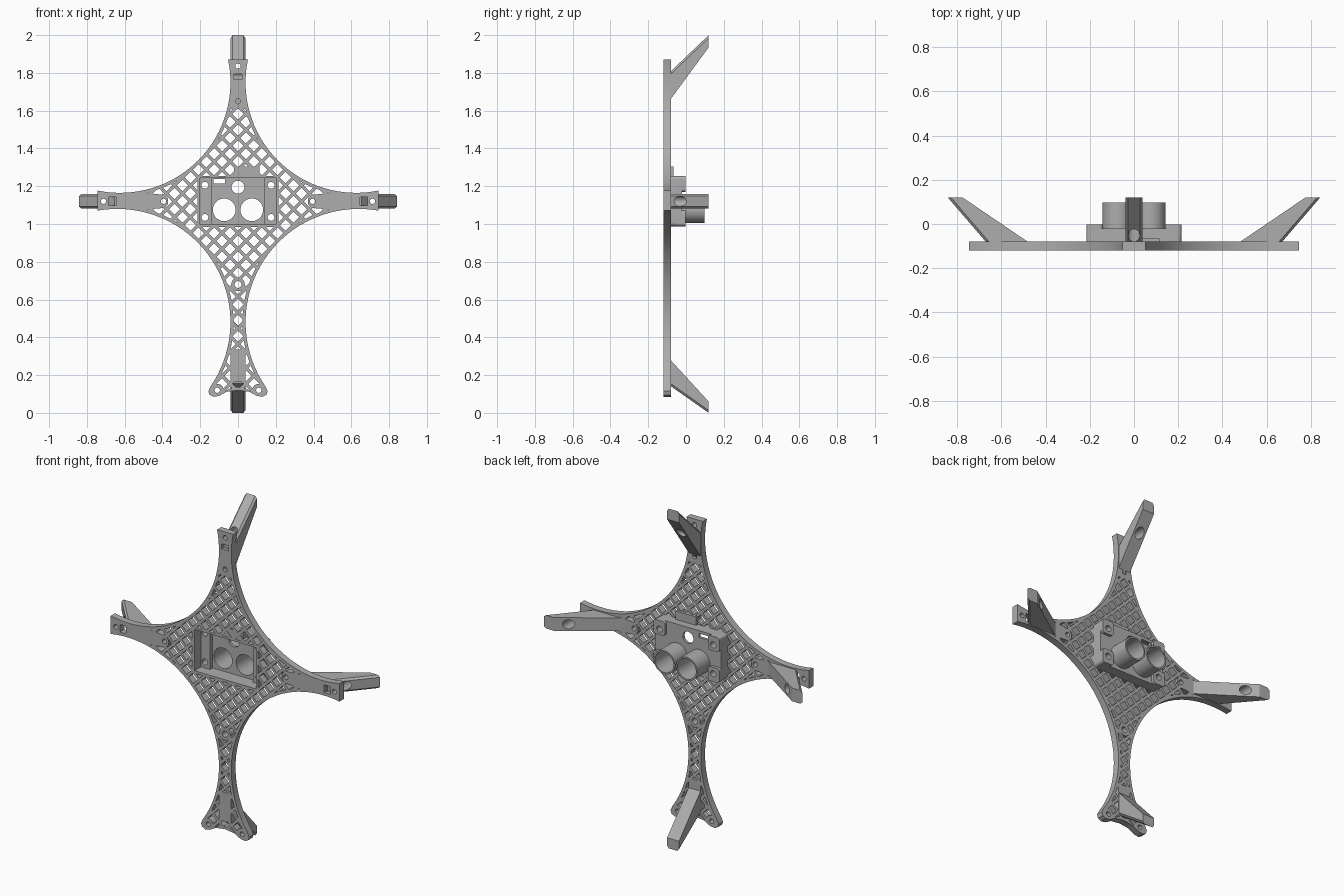
import bpy, bmesh, math

if "Cube" in bpy.data.objects:
    bpy.data.objects.remove(bpy.data.objects["Cube"])

MID = 1.12               # height of the hub
FRONT, BACK = -0.12, -0.08   # plate faces

grey = bpy.data.materials.new("light_grey")
grey.use_nodes = True
grey.diffuse_color = (0.42, 0.42, 0.42, 1)
grey.node_tree.nodes["Principled BSDF"].inputs["Base Color"].default_value = (0.42, 0.42, 0.42, 1)


def prisms(name, outlines, y0, y1):
    """Closed (x, z) outlines extruded from y0 to y1 in one mesh."""
    bm = bmesh.new()
    for pts in outlines:
        a = [bm.verts.new((x, y0, z)) for x, z in pts]
        b = [bm.verts.new((x, y1, z)) for x, z in pts]
        bm.faces.new(a)
        bm.faces.new(b[::-1])
        for i in range(len(a)):
            j = (i + 1) % len(a)
            bm.faces.new((a[j], a[i], b[i], b[j]))
    bmesh.ops.recalc_face_normals(bm, faces=bm.faces)
    me = bpy.data.meshes.new(name)
    bm.to_mesh(me)
    bm.free()
    me.materials.append(grey)
    ob = bpy.data.objects.new(name, me)
    bpy.context.collection.objects.link(ob)
    return ob


def rect(x0, x1, z0, z1):
    return [(x0, z0), (x1, z0), (x1, z1), (x0, z1)]


def disc(x, z, r, n=28):
    return [(x + r * math.cos(math.tau * i / n), z + r * math.sin(math.tau * i / n)) for i in range(n)]


def rounded(x0, x1, z0, z1, r):
    pts = []
    for k, (x, z) in enumerate(rect(x0 + r, x1 - r, z0 + r, z1 - r)):
        for i in range(6):
            a = math.pi * (1 + k / 2 + i / 10)
            pts.append((x + r * math.cos(a), z + r * math.sin(a)))
    return pts


def bake(ob):
    """Replace the mesh by its evaluated result."""
    dg = bpy.context.evaluated_depsgraph_get()
    me = bpy.data.meshes.new_from_object(ob.evaluated_get(dg))
    ob.modifiers.clear()
    ob.data = me


def boolean(ob, outlines, y0, y1, op="DIFFERENCE"):
    """Combine an object with temporary prisms, one at a time or as a batch."""
    tool = outlines if isinstance(outlines, bpy.types.Object) else prisms("tool", outlines, y0, y1)
    mod = ob.modifiers.new("cut", "BOOLEAN")
    mod.operation, mod.solver, mod.object = op, "EXACT", tool
    bpy.context.view_layer.update()
    bake(ob)
    bpy.data.objects.remove(tool)


def star(inset=0.0):
    """Four-armed outline with concave arc sides."""
    def arc(cx, cz, r, a0, a1, n=36):
        r += inset
        return [(cx - r * math.cos(a0 + (a1 - a0) * i / n),
                 cz - r * math.sin(a0 + (a1 - a0) * i / n)) for i in range(n + 1)]
    upper = arc(0.625, 1.75, 0.585, math.asin(-0.12 / 0.585), math.pi / 2 + math.asin(0.12 / 0.585))
    lower = arc(0.64, 0.48, 0.6, -math.pi / 2 - math.asin(0.105 / 0.6), math.asin(0.34 / 0.6))
    s = inset
    foot = [(0.157 - s, 0.115 + s), (0.15 - s, 0.095 + s), (0.13 - s, 0.085 + s),
            (0.10 - s, 0.09 + s), (0.06 - s, 0.112 + s)]
    half = upper + lower + foot
    return half + [(0, 0.12 + s)] + [(-x, z) for x, z in reversed(half)]


# Diamond openings, trimmed to the rim
PITCH, HOLE = 0.042, 0.030
diamonds = []
for i in range(-18, 19):
    for j in range(-26, 20):
        if (i + j) % 2:
            x, z = i * PITCH, MID + j * PITCH
            if abs(x) < 0.62 and 0.05 < z < 1.66:
                diamonds.append([(x - HOLE, z), (x, z - HOLE), (x + HOLE, z), (x, z + HOLE)])
openings = prisms("openings", diamonds, FRONT - 0.03, BACK + 0.03)
boolean(openings, [star(0.017)], FRONT - 0.05, BACK + 0.05, "INTERSECT")

# Solid zones where the lattice is closed: arm ends, tongues, hub and screw bosses
solid = [rect(-0.1, 0.1, 1.61, 1.9), rect(-0.215, 0.215, 0.985, 1.255),
         rect(-0.04, 0.04, 0.165, 0.335), disc(0, 0.68, 0.036)]
for s in (-1, 1):
    solid.append(rect(*sorted((s * 0.55, s * 0.8)), 1, 1.25))
    solid.append(disc(s * 0.11, 0.12, 0.034))
    solid.append([(s * 0.37, 1.105), (s * 0.39, 1.085), (s * 0.57, 1.07),
                  (s * 0.57, 1.17), (s * 0.39, 1.155), (s * 0.37, 1.135)])
for zone in solid:
    boolean(openings, [zone], FRONT - 0.06, BACK + 0.06)

# Lattice plate with hub window and screw holes
plate = prisms("lattice_plate", [star()], FRONT, BACK)
boolean(plate, openings, 0, 0)
boolean(plate, [rect(-0.205, 0.205, 0.995, 1.245)], -0.2, 0)
holes = [disc(0, 1.65, 0.014), disc(0, 1.836, 0.014), disc(0, 0.68, 0.018), rect(-0.022, 0.022, 1.765, 1.795)]
for s in (-1, 1):
    holes += [disc(s * 0.395, MID, 0.014), disc(s * 0.712, MID, 0.014), disc(s * 0.11, 0.12, 0.014),
              rect(s * 0.665 - 0.02, s * 0.665 + 0.02, MID - 0.022, MID + 0.022)]
boolean(plate, holes, -0.2, 0)

# Sensor holder: shallow tray with corner pads and two tubes
EYES = [(-0.073, 1.075), (0.073, 1.075)]
holder = prisms("sensor_holder", [rounded(-0.215, 0.215, 0.988, 1.255, 0.02)], FRONT, -0.02)
boolean(holder, [rect(-0.14, 0.14, 1.0, 1.243)], -0.2, -0.036)
boolean(holder, [rect(-0.2, 0.2, 1.0, 1.243)], -0.2, -0.06)
pads = [rounded(*sorted((s * 0.14, s * 0.215)), z, z + 0.085, 0.016) for s in (-1, 1) for z in (0.988, 1.17)]
boolean(holder, pads, -0.05, -0.003, "UNION")
for x, z in EYES:
    boolean(holder, [disc(x, z, 0.069, 48)], -0.03, 0.098, "UNION")
boolean(holder, [disc(x, z, 0.06, 48) for x, z in EYES], -0.2, 0.2)
boolean(holder, [disc(0, 1.195, 0.034), rect(-0.13, -0.07, 1.215, 1.238)]
        + [disc(sx * 0.175, z, 0.018) for sx in (-1, 1) for z in (1.035, 1.205)], -0.2, 0.1)
prisms("holder_tab", [rect(-0.02, 0.115, 1.245, 1.305)], FRONT + 0.003, -0.065)


def strut(name, profile, dx, dz, access=None):
    """Slanted foot: (outward, y) profile given a width and turned to its arm."""
    ob = prisms(name, [profile], -0.039, 0.039)
    for v in ob.data.vertices:
        u, w, y = v.co
        v.co = (u * dx + w * dz, y, MID + u * dz + w * dx)
    bm = bmesh.new()
    bm.from_mesh(ob.data)
    bmesh.ops.recalc_face_normals(bm, faces=bm.faces)
    # Chamfer the long edges of the outer face
    long_edges = [e for e in bm.edges if abs(e.verts[0].co.y - e.verts[1].co.y) > 0.1]
    reach = lambda e: sum(v.co.x * dx + (v.co.z - MID) * dz for v in e.verts)
    long_edges.sort(key=reach)
    bmesh.ops.bevel(bm, geom=long_edges[2:], offset=0.011, segments=1, affect="EDGES")
    bm.to_mesh(ob.data)
    bm.free()
    if access:
        boolean(ob, [disc(access * dx, MID + access * dz, 0.027)], BACK, 0.2)
    return ob


# Four struts behind the arms
side = [(0.451, -0.1), (0.653, -0.1), (0.842, 0.12), (0.775, 0.12)]
strut("left_strut", side, 1, 0, 0.712)
strut("right_strut", side, -1, 0, 0.712)
strut("top_strut", [(0.515, -0.1), (0.67, -0.1), (0.88, 0.12), (0.815, 0.12)], 0, 1, 0.716)
strut("bottom_strut", [(0.82, -0.1), (0.965, -0.1), (1.12, 0.12), (1.06, 0.12)], 0, -1)

# Smooth the curved walls, keep the edges crisp
bpy.ops.object.select_all(action="DESELECT")
for ob in bpy.context.collection.objects:
    if ob.type == "MESH" and grey.name in ob.data.materials:
        ob.select_set(True)
        bpy.context.view_layer.objects.active = ob
bpy.ops.object.shade_smooth_by_angle(angle=math.radians(30))
